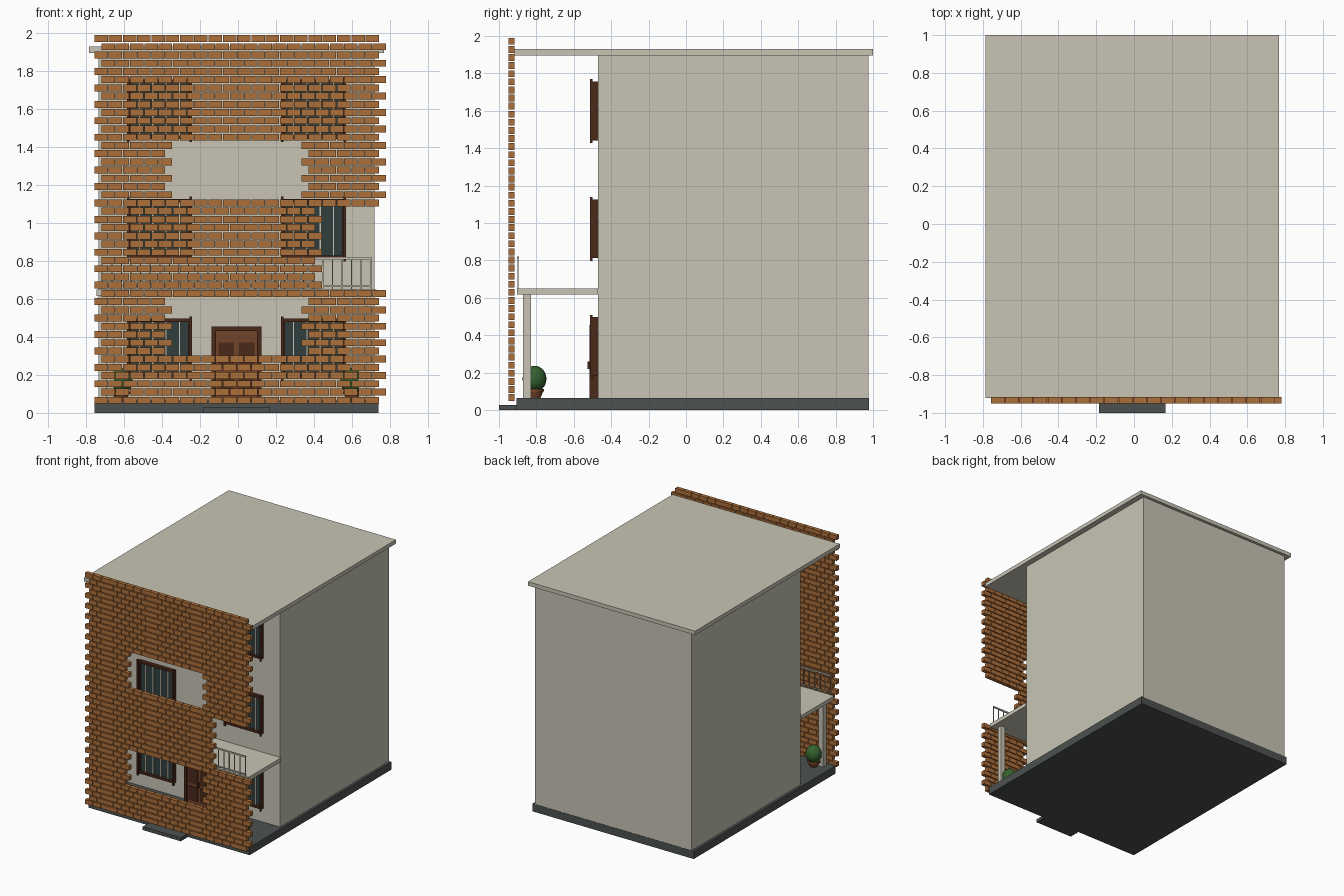
import bpy
import bmesh
from mathutils import Matrix, Vector

cube = bpy.data.objects.get("Cube")
if cube:
    bpy.data.objects.remove(cube, do_unlink=True)


def material(name, r, g, b):
    """Flat colour given as 0-255 display values, stored linear."""
    lin = [(c / 255 / 12.92) if c < 11 else ((c / 255 + 0.055) / 1.055) ** 2.4 for c in (r, g, b)]
    m = bpy.data.materials.new(name)
    m.use_nodes = True
    m.diffuse_color = (*lin, 1)
    m.node_tree.nodes["Principled BSDF"].inputs["Base Color"].default_value = (*lin, 1)
    return m


PLASTER = material("plaster", 200, 197, 181)
BRICK = material("brick", 172, 110, 58)
STONE = material("dark stone", 76, 81, 78)
DARK_WOOD = material("dark wood", 74, 40, 26)
DOOR_WOOD = material("door wood", 114, 68, 42)
GLASS = material("glass", 48, 62, 62)
LEAF = material("leaf green", 52, 98, 46)
CLAY = material("clay", 124, 74, 42)


def add_box(bm, x0, x1, y0, y1, z0, z1):
    size = Vector((x1 - x0, y1 - y0, z1 - z0))
    mid = Vector((x0 + x1, y0 + y1, z0 + z1)) / 2
    bmesh.ops.create_cube(bm, size=1, matrix=Matrix.Translation(mid) @ Matrix.Diagonal((*size, 1)))


def finish(name, bm, mat):
    me = bpy.data.meshes.new(name)
    bm.to_mesh(me)
    bm.free()
    me.materials.append(mat)
    ob = bpy.data.objects.new(name, me)
    bpy.context.collection.objects.link(ob)
    return ob


def boxes(name, mat, *dims):
    bm = bmesh.new()
    for d in dims:
        add_box(bm, *d)
    return finish(name, bm, mat)


MID = -0.008          # centre line of the house
WALL = -0.47          # front face of the house body
FLOOR = 0.065

# Main masses
boxes("base_slab", STONE, (-0.757, 0.741, -0.905, 0.978, 0, FLOOR))
boxes("front_step", STONE, (-0.185, 0.168, -1.0, -0.905, 0, 0.028))
boxes("house_body", PLASTER, (-0.735, 0.72, WALL, 0.976, 0.002, 1.9))
boxes("roof", PLASTER, (-0.785, 0.768, -0.92, 1.0, 1.897, 1.93))
boxes("balcony_floor", PLASTER, (-0.745, 0.73, -0.903, WALL, 0.617, 0.65))

# Brick screen in running bond, with three openings
LENGTH, PITCH, TOP = 0.0752, 0.0433, 1.99
bm = bmesh.new()
for row in range(45):
    odd = row % 2
    left = -0.757 + odd * LENGTH / 2
    top = TOP - row * PITCH
    for i in range(20):
        window_gap = (13 <= row <= 19 or 32 <= row <= 38) and 5 <= i < 15 - odd
        balcony_gap = 21 <= row <= 30 and i >= 16 - odd
        if window_gap or balcony_gap:
            continue
        x = left + i * LENGTH
        add_box(bm, x, x + LENGTH - 0.004, -0.95, -0.917, top - PITCH + 0.007, top)
finish("brick_screen", bm, BRICK)

# Balcony railing
x0, x1 = MID - 0.71, MID + 0.71
bm = bmesh.new()
add_box(bm, x0, x1, -0.903, -0.893, 0.808, 0.82)
add_box(bm, x0, x1, -0.901, -0.895, 0.662, 0.67)
count = 28
for i in range(count + 1):
    x = x0 + (x1 - x0 - 0.006) * i / count
    add_box(bm, x, x + 0.006, -0.901, -0.895, 0.65, 0.81)
finish("balcony_railing", bm, PLASTER)


def window(name, cx, z):
    """Framed window with glass and slim bars; z is the bottom of the frame."""
    l, r, t = cx - 0.168, cx + 0.168, z + 0.315
    y0, w = -0.5, 0.018
    boxes(name + "_frame", DARK_WOOD,
          (l, l + w, y0, WALL, z, t), (r - w, r, y0, WALL, z, t),
          (l, r, y0, WALL, z, z + w), (l, r, y0, WALL, t - w, t),
          (l - 0.004, l + 0.01, -0.512, y0, z - 0.014, t + 0.012),
          (r - 0.01, r + 0.004, -0.512, y0, z - 0.014, t + 0.012))
    boxes(name + "_glass", GLASS, (l + w, r - w, -0.48, WALL, z + w, t - w))
    bars = []
    for k in (-1.5, -0.5, 0.5, 1.5):
        x = cx + k * 0.07
        bars.append((x - 0.003, x + 0.003, -0.487, -0.48, z + w, t - w))
    boxes(name + "_bars", PLASTER, *bars)


for floor, z in (("ground", 0.182), ("middle", 0.812), ("upper", 1.442)):
    for side, s in (("right", -1), ("left", 1)):
        window(f"{floor}_{side}_window", MID + s * 0.406, z)

# Front door
d0, d1, dt = MID - 0.132, MID + 0.132, 0.456
boxes("door_frame", DARK_WOOD,
      (d0, d0 + 0.024, -0.515, WALL, FLOOR, dt), (d1 - 0.024, d1, -0.515, WALL, FLOOR, dt),
      (d0, d1, -0.515, WALL, dt - 0.024, dt))
boxes("door_leaf", DOOR_WOOD, (d0 + 0.024, d1 - 0.024, -0.505, WALL, FLOOR, dt - 0.024))
panels = []
for s in (-1, 1):
    c = MID + s * 0.054
    for z0, z1 in ((0.09, 0.21), (0.235, 0.37)):
        panels.append((c - 0.042, c + 0.042, -0.511, -0.505, z0, z1))
boxes("door_panels", DARK_WOOD, *panels)
boxes("door_handle", DARK_WOOD, (MID - 0.006, MID + 0.006, -0.527, -0.505, 0.22, 0.26))


def potted_bush(side, x, y):
    bm = bmesh.new()
    for r1, r2, z0, z1 in ((0.032, 0.046, FLOOR, 0.1), (0.052, 0.052, 0.1, 0.113)):
        bmesh.ops.create_cone(bm, cap_ends=True, segments=20, radius1=r1, radius2=r2, depth=z1 - z0,
                              matrix=Matrix.Translation((x, y, (z0 + z1) / 2)))
    pot = finish(side + "_pot", bm, CLAY)
    bm = bmesh.new()
    bmesh.ops.create_uvsphere(bm, u_segments=20, v_segments=12, radius=1,
                              matrix=Matrix.Translation((x, y, 0.167)) @ Matrix.Diagonal((0.064, 0.064, 0.07, 1)))
    bush = finish(side + "_bush", bm, LEAF)
    for ob in (pot, bush):
        for p in ob.data.polygons:
            p.use_smooth = ob is bush or len(p.vertices) == 4


# Porch posts and plants on both sides
for side, s in (("right", -1), ("left", 1)):
    px = MID + s * 0.665
    boxes(side + "_porch_post", PLASTER, (px - 0.021, px + 0.021, -0.871, -0.829, FLOOR, 0.617))
    potted_bush(side, MID + s * 0.612, -0.81)
